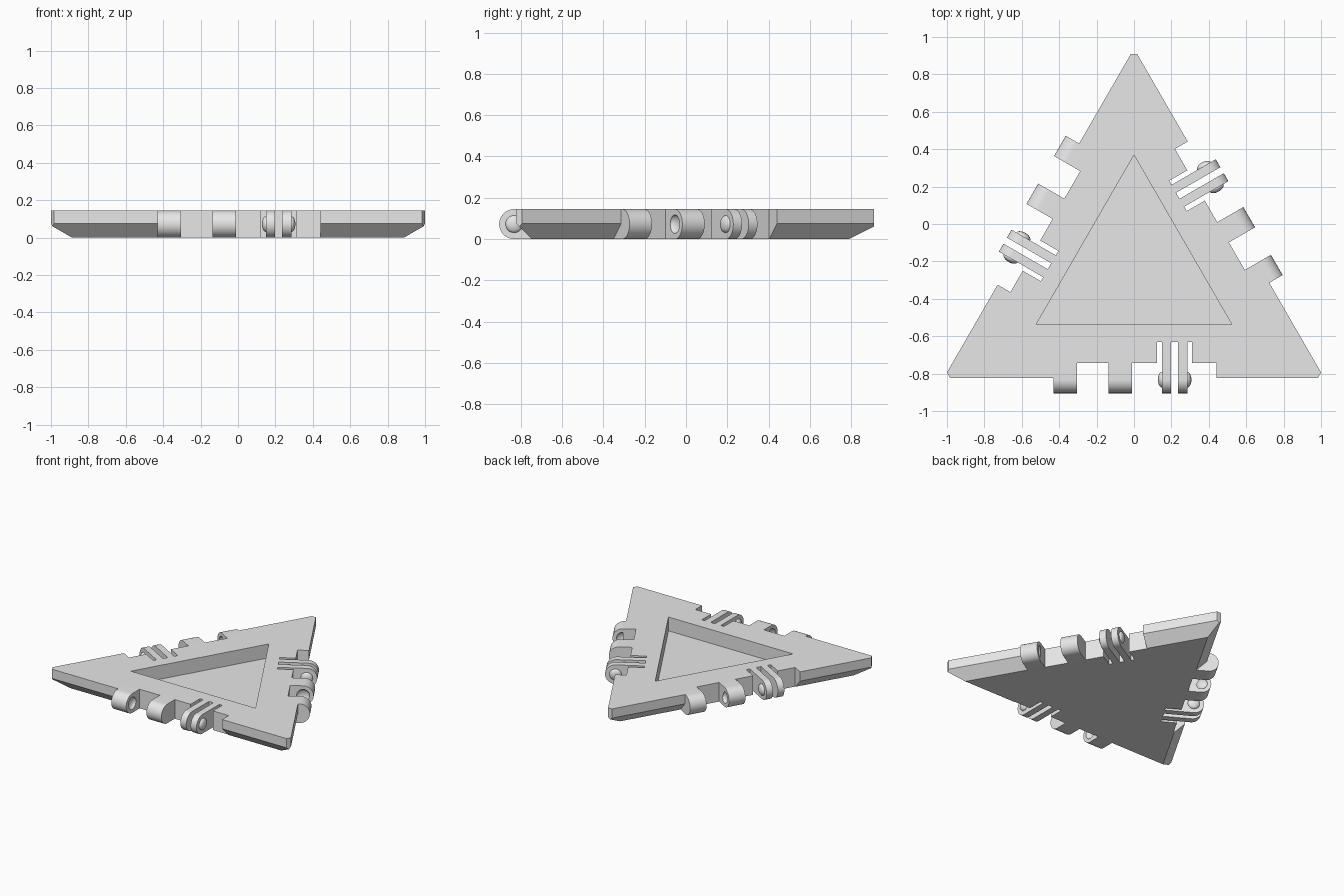
import bpy
import bmesh
import math
from mathutils import Matrix, Vector

if "Cube" in bpy.data.objects:
    bpy.data.objects.remove(bpy.data.objects["Cube"], do_unlink=True)

HEIGHT = 0.145            # plate thickness
EDGE = 0.587              # centre to each side
TIP = 1.1455              # centre to each blunted corner
CHAMFER = 0.075
NOTCH = -0.508            # back of the hinge notch
POCKET = -0.396           # back of the clip slots
AXIS = -0.597             # hinge line
FLOOR = 0.04              # height of the recess floor

grey = bpy.data.materials.new("grey plastic")
grey.use_nodes = True
grey.diffuse_color = (0.8, 0.8, 0.8, 1)
grey.node_tree.nodes["Principled BSDF"].inputs["Base Color"].default_value = (0.8, 0.8, 0.8, 1)


def side_matrix(k):
    """Place a part of the front side on side k of the triangle."""
    return Matrix.Translation((0, -0.2355, 0)) @ Matrix.Rotation(math.radians(120 * k), 4, "Z")


def finish(name, bm, matrix):
    bmesh.ops.transform(bm, matrix=matrix, verts=bm.verts)
    bmesh.ops.recalc_face_normals(bm, faces=bm.faces)
    mesh = bpy.data.meshes.new(name)
    bm.to_mesh(mesh)
    bm.free()
    mesh.materials.append(grey)
    obj = bpy.data.objects.new(name, mesh)
    bpy.context.collection.objects.link(obj)
    return obj


def prism(name, points, sweep, matrix):
    bm = bmesh.new()
    face = bm.faces.new([bm.verts.new(p) for p in points])
    swept = bmesh.ops.extrude_face_region(bm, geom=[face], use_keep_orig=True)
    moved = [v for v in swept["geom"] if isinstance(v, bmesh.types.BMVert)]
    bmesh.ops.translate(bm, verts=moved, vec=sweep)
    return finish(name, bm, matrix)


def button(name, x, thick, radius, matrix):
    """Flattened ball on the hinge line."""
    bm = bmesh.new()
    bmesh.ops.create_uvsphere(bm, u_segments=32, v_segments=16, radius=1)
    shape = Matrix.Translation((x, AXIS, HEIGHT / 2)) @ Matrix.Diagonal((thick, radius, radius, 1))
    return finish(name, bm, matrix @ shape)


def activate(obj):
    bpy.ops.object.select_all(action="DESELECT")
    obj.select_set(True)
    bpy.context.view_layer.objects.active = obj


def carve(obj, cutter):
    mod = obj.modifiers.new("carve", "BOOLEAN")
    mod.operation = "DIFFERENCE"
    mod.solver = "EXACT"
    mod.object = cutter
    activate(obj)
    bpy.ops.object.modifier_apply(modifier=mod.name)
    bpy.data.objects.remove(cutter, do_unlink=True)


def smooth(obj):
    activate(obj)
    bpy.ops.object.shade_smooth_by_angle(angle=math.radians(30))


def lug(name, x0, x1, back, matrix):
    """Round-nosed hinge tab from x0 to x1."""
    r = HEIGHT / 2
    points = [(x0, back, 0)]
    for i in range(25):
        a = math.pi * i / 24
        points.append((x0, AXIS - r * math.sin(a), r - r * math.cos(a)))
    points.append((x0, back, HEIGHT))
    return prism(name, points, (x1 - x0, 0, 0), matrix)


# Plate: a block trimmed to a blunted triangle with a chamfered underside
bm = bmesh.new()
bmesh.ops.create_cube(bm, size=1, matrix=Matrix.Translation((0, 0, HEIGHT / 2))
                      @ Matrix.Diagonal((6, 6, HEIGHT, 1)))
for k in range(3):
    turn = Matrix.Rotation(math.radians(120 * k), 3, "Z")
    for point, normal in (((0, -EDGE, 0), (0, -1, 0)),
                          ((0, CHAMFER - EDGE, 0), (0, -1, -1)),
                          ((0, TIP, 0), (0, 1, 0))):
        cut = bmesh.ops.bisect_plane(bm, geom=bm.verts[:] + bm.edges[:] + bm.faces[:],
                                     plane_co=turn @ Vector(point),
                                     plane_no=turn @ Vector(normal), clear_outer=True)
        rim = [e for e in cut["geom_cut"] if isinstance(e, bmesh.types.BMEdge)]
        bmesh.ops.holes_fill(bm, edges=rim, sides=0)
plate = finish("plate", bm, side_matrix(0))

# Triangular recess in the top
inner = 0.604
corners = [(inner * math.cos(a), inner * math.sin(a), FLOOR)
           for a in (math.radians(90 + 120 * k) for k in range(3))]
carve(plate, prism("recess_cutter", corners, (0, 0, 0.3), side_matrix(0)))

# Hinge notch with a deeper clip pocket on each side
outline = ((-0.43, -0.9), (-0.43, NOTCH), (0.123, NOTCH), (0.123, POCKET),
           (0.31, POCKET), (0.31, NOTCH), (0.442, NOTCH), (0.442, -0.9))
for k in range(3):
    carve(plate, prism("notch_cutter", [(x, y, -0.1) for x, y in outline],
                       (0, 0, 0.4), side_matrix(k)))
smooth(plate)

# Hinge parts, repeated on the three sides
for k in range(3):
    m = side_matrix(k)
    for label, x0, x1, dimple in (("outer", -0.43, -0.305, -0.305),
                                  ("middle", -0.135, -0.01, -0.135)):
        knuckle = lug(f"{label}_knuckle_{k + 1}", x0, x1, NOTCH, m)
        carve(knuckle, button("dimple_cutter", dimple, 0.025, 0.045, m))
        smooth(knuckle)
    for label, x0, x1, bump in (("first", 0.15, 0.199, 0.15),
                                ("second", 0.236, 0.285, 0.285)):
        smooth(lug(f"{label}_clip_fin_{k + 1}", x0, x1, POCKET, m))
        smooth(button(f"{label}_clip_bump_{k + 1}", bump, 0.022, 0.042, m))
